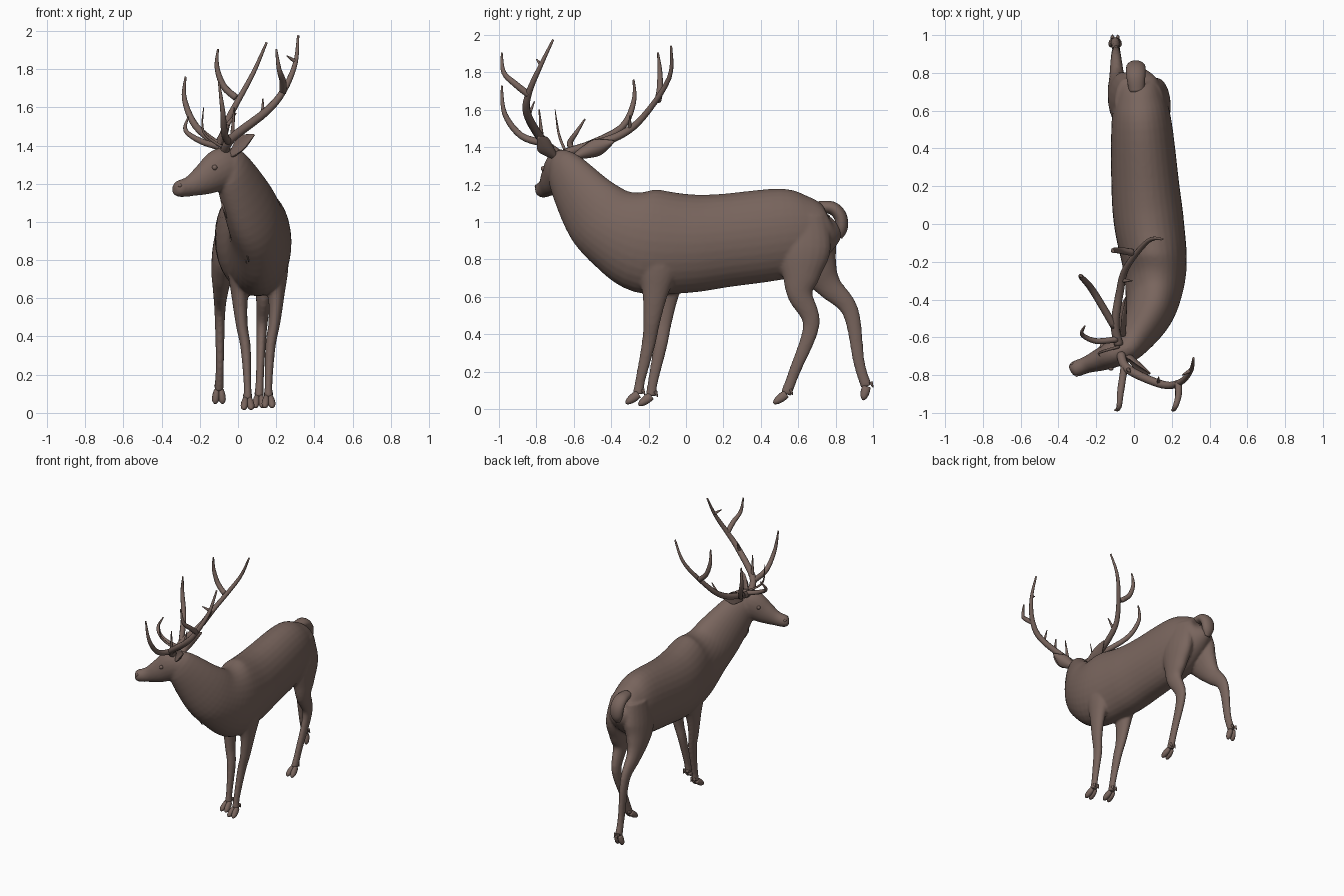
import bpy, bmesh, math, random
from mathutils import Vector

random.seed(4)
cube = bpy.data.objects.get("Cube")
if cube:
    bpy.data.objects.remove(cube, do_unlink=True)

hide = bpy.data.materials.new("warm_brown_hide")
hide.use_nodes = True
brown = (0.19, 0.13, 0.11, 1)
hide.diffuse_color = brown
hide.node_tree.nodes["Principled BSDF"].inputs["Base Color"].default_value = brown

UP, BACK = Vector((0, 0, 1)), Vector((0, 1, 0))
HEAD_DIR = Vector((-0.93, -0.37, 0))      # the head is turned to its right
HEAD_LEFT = HEAD_DIR.cross(-UP)


def spline(rows, steps):
    """Catmull-Rom interpolation of whole rows (position and radii)."""
    smooth_rows = []
    for i in range(len(rows) - 1):
        before, start, end = rows[max(i - 1, 0)], rows[i], rows[i + 1]
        after = rows[min(i + 2, len(rows) - 1)]
        for k in range(steps):
            t = k / steps
            smooth_rows.append([b + 0.5 * t * (c - a + t * (2 * a - 5 * b + 4 * c - d
                                + t * (3 * b - a - 3 * c + d)))
                                for a, b, c, d in zip(before, start, end, after)])
    return smooth_rows + [list(rows[-1])]


def loft(bm, rows, ref, sides=20, steps=5, cup=0):
    """Skin elliptical sections (x, y, z, half width, half height) along a path."""
    rows = spline(rows, steps)
    rings = []
    for i, (x, y, z, width, height) in enumerate(rows):
        ahead, behind = rows[min(i + 1, len(rows) - 1)], rows[max(i - 1, 0)]
        tangent = (Vector(ahead[:3]) - Vector(behind[:3])).normalized()
        side = tangent.cross(ref).normalized()
        other = side.cross(tangent)
        ring = []
        for k in range(sides):
            u, v = math.cos(k * math.tau / sides), math.sin(k * math.tau / sides)
            offset = side * width * u + other * (height * v + cup * width * u * u)
            ring.append(bm.verts.new(Vector((x, y, z)) + offset))
        rings.append(ring)
    for ring, following in zip(rings, rings[1:]):
        for k in range(sides):
            n = (k + 1) % sides
            bm.faces.new((ring[k], ring[n], following[n], following[k]))
    bm.faces.new(rings[0][::-1])
    bm.faces.new(rings[-1])


def tube(bm, radius, *points, sides=10):
    """Round tapering horn or strand."""
    last = len(points) - 1
    radii = [radius * (1 - 0.75 * (i / last) ** 2) for i in range(last + 1)]
    loft(bm, [(*p, r, r) for p, r in zip(points, radii)], Vector((1, 1, -0.3)), sides)


def finish(bm, name):
    bmesh.ops.recalc_face_normals(bm, faces=bm.faces[:])
    for face in bm.faces:
        face.smooth = True
    mesh = bpy.data.meshes.new(name)
    bm.to_mesh(mesh)
    bm.free()
    mesh.materials.append(hide)
    obj = bpy.data.objects.new(name, mesh)
    bpy.context.collection.objects.link(obj)
    return obj


# Trunk and neck
body = bmesh.new()
loft(body, [(.02, .8, 1, .02, .03), (.02, .77, .98, .09, .11), (.03, .68, .96, .13, .18),
            (.04, .53, .94, .16, .24), (.06, .2, .9, .18, .25), (.08, 0, .885, .185, .265),
            (.11, -.22, .9, .17, .28), (.1, -.39, .97, .145, .22), (.06, -.51, 1.08, .12, .185),
            (-.03, -.645, 1.27, .085, .12), (-.07, -.67, 1.3, .06, .08)], UP, 32)

# Head and muzzle
loft(body, [(0, -.645, 1.3, .06, .075), (-.08, -.675, 1.28, .075, .11),
            (-.17, -.715, 1.225, .062, .085), (-.25, -.745, 1.187, .045, .054),
            (-.315, -.77, 1.172, .042, .042), (-.335, -.78, 1.17, .022, .022)], UP)

# Front legs: the right one mirrors the left and stands a little further back
front_left = [(.17, -.14, .95, .07, .12), (.19, -.15, .78, .075, .12), (.2, -.165, .62, .044, .07),
              (.19, -.183, .47, .031, .046), (.17, -.2, .35, .027, .037),
              (.16, -.245, .15, .02, .027), (.16, -.255, .08, .026, .03)]
front_right = [(.21 - x, y + .05 + .02 * (1 - z), z - .01, a, b) for x, y, z, a, b in front_left]

# Rear legs: shared thickness from thigh to fetlock, the right one is kicked back
thickness = [(.06, .13), (.073, .15), (.06, .105), (.042, .068), (.028, .045), (.021, .031), (.025, .03)]
left_path = [(.1, .62, 1.03), (.12, .625, .86), (.13, .615, .72), (.135, .61, .61),
             (.125, .67, .45), (.115, .58, .2), (.11, .535, .08)]
right_path = [(-.04, .64, 1.03), (-.06, .66, .86), (-.08, .71, .74), (-.09, .77, .65),
              (-.095, .88, .52), (-.095, .925, .25), (-.1, .965, .12)]
rear_left, rear_right = [[(*p, *t) for p, t in zip(path, thickness)] for path in (left_path, right_path)]
legs = {"front_left": front_left, "front_right": front_right,
        "rear_left": rear_left, "rear_right": rear_right}
for rows in legs.values():
    loft(body, rows, BACK)

# Fuse trunk, head and legs into one skin
skin = finish(body, "body")
remesh = skin.modifiers.new("Fuse", 'REMESH')
remesh.mode, remesh.voxel_size, remesh.use_smooth_shade = 'VOXEL', 0.009, True
relax = skin.modifiers.new("Relax", 'SMOOTH')
relax.factor, relax.iterations = 0.5, 5

# Cloven hooves with dewclaws behind
for leg, rows in legs.items():
    bm = bmesh.new()
    ankle = Vector(rows[-1][:3])
    toe = Vector((0, -.018, -.072)) if leg == "rear_right" else Vector((0, -.066, -.05))
    for s in (-1, 1):
        spread = Vector((s, 0, 0))
        loft(bm, [(*(ankle + toe * k + spread * (.012 + .008 * k)), a, b)
                  for k, a, b in ((0, .014, .022), (.4, .019, .024), (.8, .017, .017), (1, .006, .006))],
             BACK, 12)
        claw = ankle + spread * .014 + Vector((0, .022, .025))
        tube(bm, .011, claw, claw + Vector((0, .014, -.03)))
    finish(bm, leg + "_hoof")

# Tail
bm = bmesh.new()
loft(bm, [(.015, .7, 1.08, .04, .03), (.01, .78, 1.075, .05, .035), (.01, .825, 1.03, .052, .035),
          (.01, .832, .965, .045, .032), (.01, .82, .915, .02, .015)], Vector((0, .6, 1)))
finish(bm, "tail")

# Ears: cupped leaves
for name, base, tip in (("left_ear", (-.03, -.7, 1.35), (.085, -.79, 1.455)),
                        ("right_ear", (-.06, -.59, 1.35), (-.04, -.385, 1.43))):
    bm = bmesh.new()
    base, tip = Vector(base), Vector(tip)
    leaf = [(0, .018, .016), (.3, .038, .014), (.6, .045, .01), (1, .006, .004)]
    loft(bm, [(*base.lerp(tip, k), a, b) for k, a, b in leaf], HEAD_DIR, 16, cup=.5)
    finish(bm, name)

# Eyes and nostrils
for name, centre, spread, size in (("eye", (-.145, -.705, 1.285), .062, .014),
                                   ("nostril", (-.315, -.77, 1.19), .03, .011)):
    for side, s in (("left", 1), ("right", -1)):
        bm = bmesh.new()
        bmesh.ops.create_uvsphere(bm, u_segments=12, v_segments=8, radius=size)
        bmesh.ops.translate(bm, verts=bm.verts[:], vec=Vector(centre) + HEAD_LEFT * s * spread)
        finish(bm, side + "_" + name)

# Left antler: main beam, fork, brow tine and short spikes
bm = bmesh.new()
tube(bm, .024, (-.07, -.69, 1.37), (-.03, -.77, 1.44), (.15, -.85, 1.58),
     (.24, -.84, 1.69), (.3, -.78, 1.83), (.315, -.71, 1.975))
tube(bm, .019, (.235, -.84, 1.68), (.235, -.91, 1.735), (.215, -.975, 1.8), (.2, -.985, 1.905))
tube(bm, .02, (-.05, -.75, 1.42), (-.07, -.88, 1.46), (-.08, -.97, 1.58), (-.1, -.985, 1.73))
tube(bm, .013, (-.03, -.77, 1.44), (-.02, -.785, 1.6))
tube(bm, .012, (.13, -.845, 1.56), (.13, -.81, 1.645))
tube(bm, .012, (.3, -.775, 1.84), (.255, -.8, 1.87))
finish(bm, "left_antler")

# Right antler: main beam, fork, long side tine and curled brow tines
bm = bmesh.new()
tube(bm, .024, (-.08, -.64, 1.37), (-.1, -.53, 1.405), (-.075, -.36, 1.46),
     (-.04, -.23, 1.56), (.075, -.09, 1.77), (.15, -.08, 1.94))
tube(bm, .019, (-.01, -.15, 1.65), (-.075, -.14, 1.71), (-.11, -.14, 1.81), (-.105, -.15, 1.905))
tube(bm, .02, (-.1, -.55, 1.4), (-.22, -.35, 1.5), (-.28, -.28, 1.64), (-.275, -.28, 1.76))
tube(bm, .017, (-.09, -.61, 1.39), (-.2, -.62, 1.425), (-.275, -.585, 1.48), (-.26, -.54, 1.55))
tube(bm, .008, (-.08, -.65, 1.39), (-.18, -.68, 1.47), (-.18, -.7, 1.6))
tube(bm, .012, (-.06, -.3, 1.5), (-.01, -.3, 1.57))
finish(bm, "right_antler")

# Shaggy throat mane: short strands lying down the front of the neck
bm = bmesh.new()
top, bottom = Vector((-.045, -.645, 1.12)), Vector((.07, -.52, .86))
for i in range(70):
    root = top.lerp(bottom, random.random())
    root += Vector((random.uniform(-.045, .06), random.uniform(.005, .03), 0))
    drop = random.uniform(.05, .09)
    tube(bm, random.uniform(.007, .012), root, root + Vector((.008, -.012, -drop / 2)),
         root + Vector((.016, .01, -drop)), sides=6)
finish(bm, "throat_mane")
